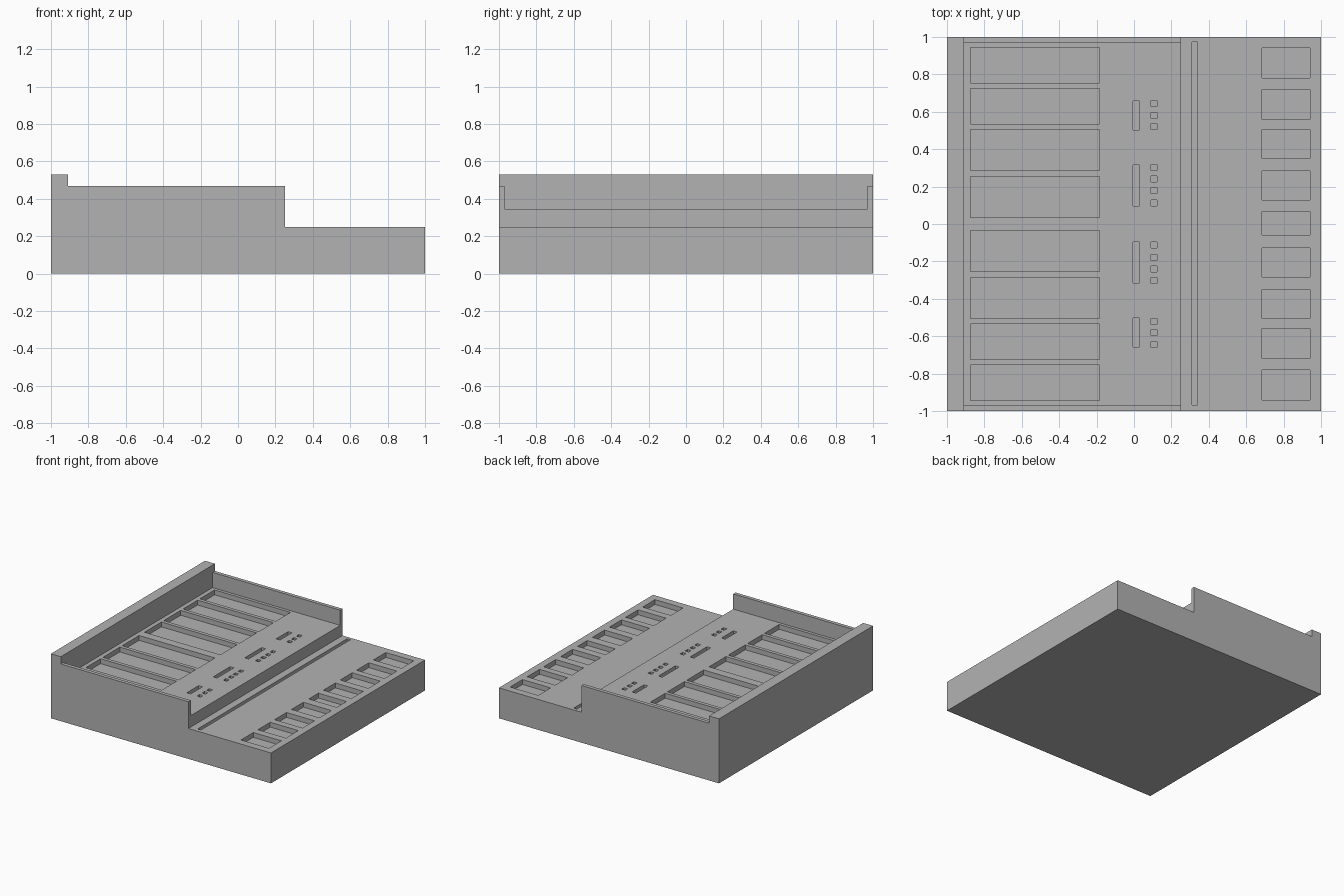
import bpy
import bmesh

old = bpy.data.objects.get("Cube")
if old:
    bpy.data.objects.remove(old, do_unlink=True)

grey = bpy.data.materials.new("plain grey")
grey.use_nodes = True
colour = (0.45, 0.45, 0.45, 1)
grey.diffuse_color = colour
grey.node_tree.nodes["Principled BSDF"].inputs["Base Color"].default_value = colour

DECK, LEDGE = 0.345, 0.25


def to_object(name, bm):
    bmesh.ops.recalc_face_normals(bm, faces=bm.faces)
    mesh = bpy.data.meshes.new(name)
    bm.to_mesh(mesh)
    bm.free()
    mesh.materials.append(grey)
    obj = bpy.data.objects.new(name, mesh)
    bpy.context.collection.objects.link(obj)
    return obj


def add_box(bm, x0, x1, y0, y1, z0, z1):
    for v in bmesh.ops.create_cube(bm, size=1)["verts"]:
        v.co.x = x1 if v.co.x > 0 else x0
        v.co.y = y1 if v.co.y > 0 else y0
        v.co.z = z1 if v.co.z > 0 else z0


def carve(target, name, bm):
    cutter = to_object(name, bm)
    cutter.hide_render = True
    mod = target.modifiers.new(name, "BOOLEAN")
    mod.operation = "DIFFERENCE"
    mod.solver = "EXACT"
    mod.object = cutter
    bpy.context.view_layer.objects.active = target
    bpy.ops.object.modifier_apply(modifier=mod.name)
    bpy.data.objects.remove(cutter, do_unlink=True)


# Stepped tray body: side profile extruded along y
profile = [(-1, 0), (1, 0), (1, LEDGE), (0.25, LEDGE), (0.25, 0.47),
           (-0.91, 0.47), (-0.91, 0.53), (-1, 0.53)]
bm = bmesh.new()
face = bm.faces.new([bm.verts.new((x, -1, z)) for x, z in profile])
grown = bmesh.ops.extrude_face_region(bm, geom=[face])["geom"]
bmesh.ops.translate(bm, vec=(0, 2, 0),
                    verts=[g for g in grown if isinstance(g, bmesh.types.BMVert)])
body = to_object("stepped_tray", bm)

# Sunken upper deck, leaving thin side walls
bm = bmesh.new()
add_box(bm, -0.91, 0.4, -0.97, 0.97, DECK, 0.7)
carve(body, "deck_recess", bm)

# Pockets: (x range, surface height, depth, [(centre y, length)])
large = [(0.85, 0.19), (0.63, 0.19), (0.395, 0.22), (0.145, 0.22)]
slots = [(0.58, 0.155), (0.205, 0.22)]
holes = [0.645, 0.58, 0.52, 0.303, 0.24, 0.178, 0.113]
small = [(0.86, 0.16), (0.64, 0.16), (0.427, 0.155), (0.207, 0.155)]


def mirrored(rows):
    return rows + [(-y, length) for y, length in rows]


groups = [
    (-0.875, -0.185, DECK, 0.04, mirrored(large)),
    (-0.005, 0.03, DECK, 0.03, mirrored(slots)),
    (0.09, 0.122, DECK, 0.03, mirrored([(y, 0.032) for y in holes])),
    (0.685, 0.94, LEDGE, 0.04, mirrored(small) + [(0.003, 0.125)]),
    (0.31, 0.34, LEDGE, 0.03, [(0.003, 1.94)]),
]
bm = bmesh.new()
for x0, x1, top, depth, rows in groups:
    for y, length in rows:
        add_box(bm, x0, x1, y - length / 2, y + length / 2, top - depth, top + 0.02)
carve(body, "pockets", bm)
